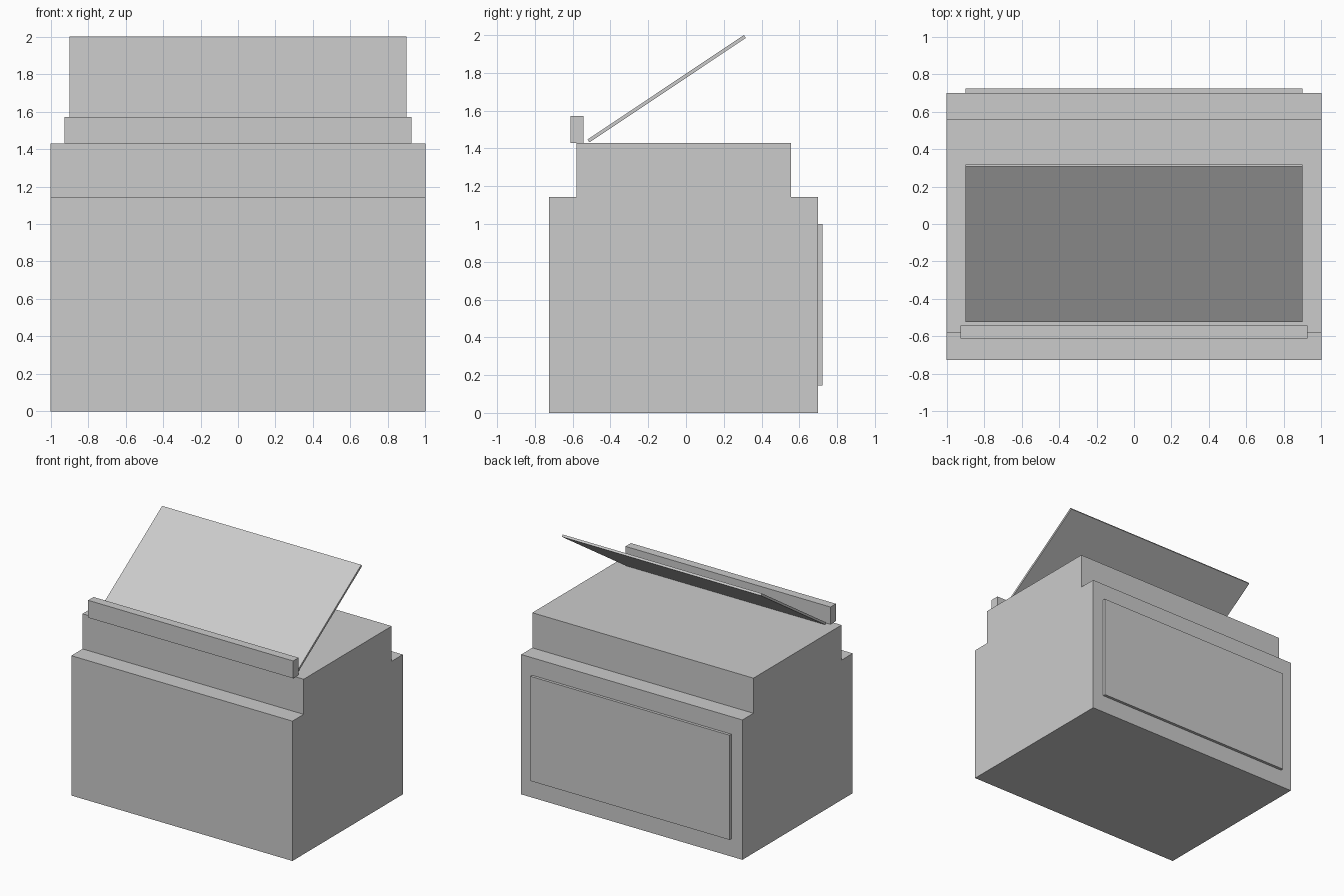
import bpy, bmesh

if "Cube" in bpy.data.objects:
    bpy.data.objects.remove(bpy.data.objects["Cube"])


def extrude_profile(name, profile, half_width):
    """Extrude a closed (y, z) profile along x, centred on x = 0."""
    bm = bmesh.new()
    face = bm.faces.new([bm.verts.new((-half_width, y, z)) for y, z in profile])
    new = bmesh.ops.extrude_face_region(bm, geom=[face])["geom"]
    verts = [g for g in new if isinstance(g, bmesh.types.BMVert)]
    bmesh.ops.translate(bm, verts=verts, vec=(2 * half_width, 0, 0))
    bmesh.ops.recalc_face_normals(bm, faces=bm.faces)
    mesh = bpy.data.meshes.new(name)
    bm.to_mesh(mesh)
    bm.free()
    obj = bpy.data.objects.new(name, mesh)
    bpy.context.collection.objects.link(obj)
    return obj


def rect(y0, y1, z0, z1):
    return [(y0, z0), (y1, z0), (y1, z1), (y0, z1)]


# Stepped cabinet body
extrude_profile("cabinet_body", [
    (-0.725, 0), (0.70, 0), (0.70, 1.143), (0.557, 1.143),
    (0.557, 1.43), (-0.58, 1.43), (-0.58, 1.143), (-0.725, 1.143)], 1.0)

# Rail along the front top edge
extrude_profile("front_rail", rect(-0.612, -0.542, 1.43, 1.572), 0.927)

# Thin tilted lid
extrude_profile("tilted_lid", [
    (-0.511, 1.432), (0.317, 1.985), (0.306, 2.0), (-0.522, 1.447)], 0.9)

# Raised panel on the back
extrude_profile("back_panel", rect(0.70, 0.723, 0.145, 1.0), 0.9)
